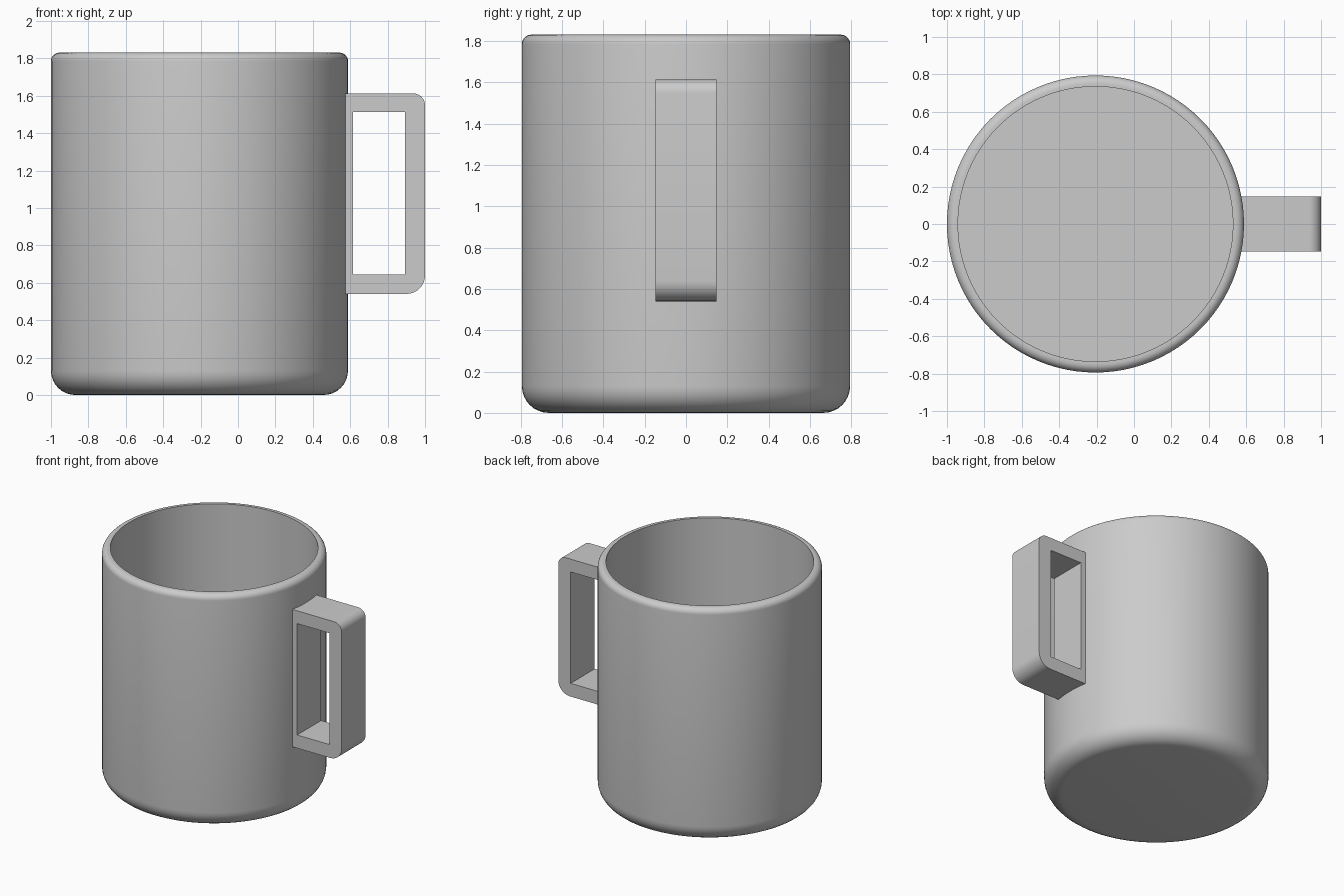
import bpy
import bmesh
from math import cos, sin, pi, radians
from mathutils import Matrix, Vector

if "Cube" in bpy.data.objects:
    bpy.data.objects.remove(bpy.data.objects["Cube"], do_unlink=True)

grey = bpy.data.materials.new("plain_grey")
grey.use_nodes = True
COLOUR = (0.6, 0.6, 0.6, 1)
grey.diffuse_color = COLOUR
grey.node_tree.nodes["Principled BSDF"].inputs["Base Color"].default_value = COLOUR

CUP_X, RADIUS, INNER, HEIGHT, FLOOR = -0.206, 0.794, 0.735, 1.83, 0.06


def arc(cx, cz, r, start, end, steps=8):
    """Points of a fillet in the XZ plane, angles in degrees."""
    angles = [radians(start + (end - start) * i / steps) for i in range(steps + 1)]
    return [(cx + r * cos(a), cz + r * sin(a)) for a in angles]


def finish(bm, name):
    bmesh.ops.recalc_face_normals(bm, faces=bm.faces)
    mesh = bpy.data.meshes.new(name)
    bm.to_mesh(mesh)
    bm.free()
    mesh.materials.append(grey)
    obj = bpy.data.objects.new(name, mesh)
    bpy.context.collection.objects.link(obj)
    bpy.ops.object.select_all(action="DESELECT")
    obj.select_set(True)
    bpy.context.view_layer.objects.active = obj
    bpy.ops.object.shade_smooth_by_angle(angle=radians(35))
    return obj


# Cup: one profile with a wide base fillet and a small rim fillet, spun around z
base_r, rim_r = 0.13, 0.045
profile = [(0, 0)]
profile += arc(RADIUS - base_r, base_r, base_r, -90, 0)
profile += arc(RADIUS - rim_r, HEIGHT - rim_r, rim_r, 0, 90)
profile += [(INNER, HEIGHT), (INNER, FLOOR), (0, FLOOR)]
bm = bmesh.new()
verts = [bm.verts.new((x, 0, z)) for x, z in profile]
edges = [bm.edges.new(pair) for pair in zip(verts, verts[1:])]
bmesh.ops.spin(bm, geom=verts + edges, cent=(0, 0, 0), axis=(0, 0, 1),
               angle=2 * pi, steps=96, use_duplicate=False)
bmesh.ops.remove_doubles(bm, verts=bm.verts, dist=0.0005)
bmesh.ops.transform(bm, matrix=Matrix.Translation((CUP_X, 0, 0)), verts=bm.verts)
finish(bm, "cup_body")

# Handle: closed rectangular frame with two rounded outer corners
LEFT, RIGHT, LOW, TOP, HALF = 0.555, 1.0, 0.54, 1.613, 0.148
top_r, low_r, steps = 0.065, 0.1, 8
low_arc = arc(RIGHT - low_r, LOW + low_r, low_r, -90, 0, steps)
top_arc = arc(RIGHT - top_r, TOP - top_r, top_r, 0, 90, steps)
outer = [(LEFT, LOW)] + low_arc + top_arc + [(LEFT, TOP)]
inner = [(0.615, 0.643), (0.893, 0.643), (0.893, 1.513), (0.615, 1.513)]

bm = bmesh.new()
edges = []
for loop in (outer, inner):
    ring = [bm.verts.new((x, -HALF, z)) for x, z in loop]
    edges += [bm.edges.new((v, ring[i - 1])) for i, v in enumerate(ring)]
bmesh.ops.triangle_fill(bm, edges=edges, use_beauty=True, normal=Vector((0, -1, 0)))
result = bmesh.ops.extrude_face_region(bm, geom=bm.faces[:])
moved = [g for g in result["geom"] if isinstance(g, bmesh.types.BMVert)]
bmesh.ops.translate(bm, verts=moved, vec=(0, 2 * HALF, 0))
finish(bm, "handle")
